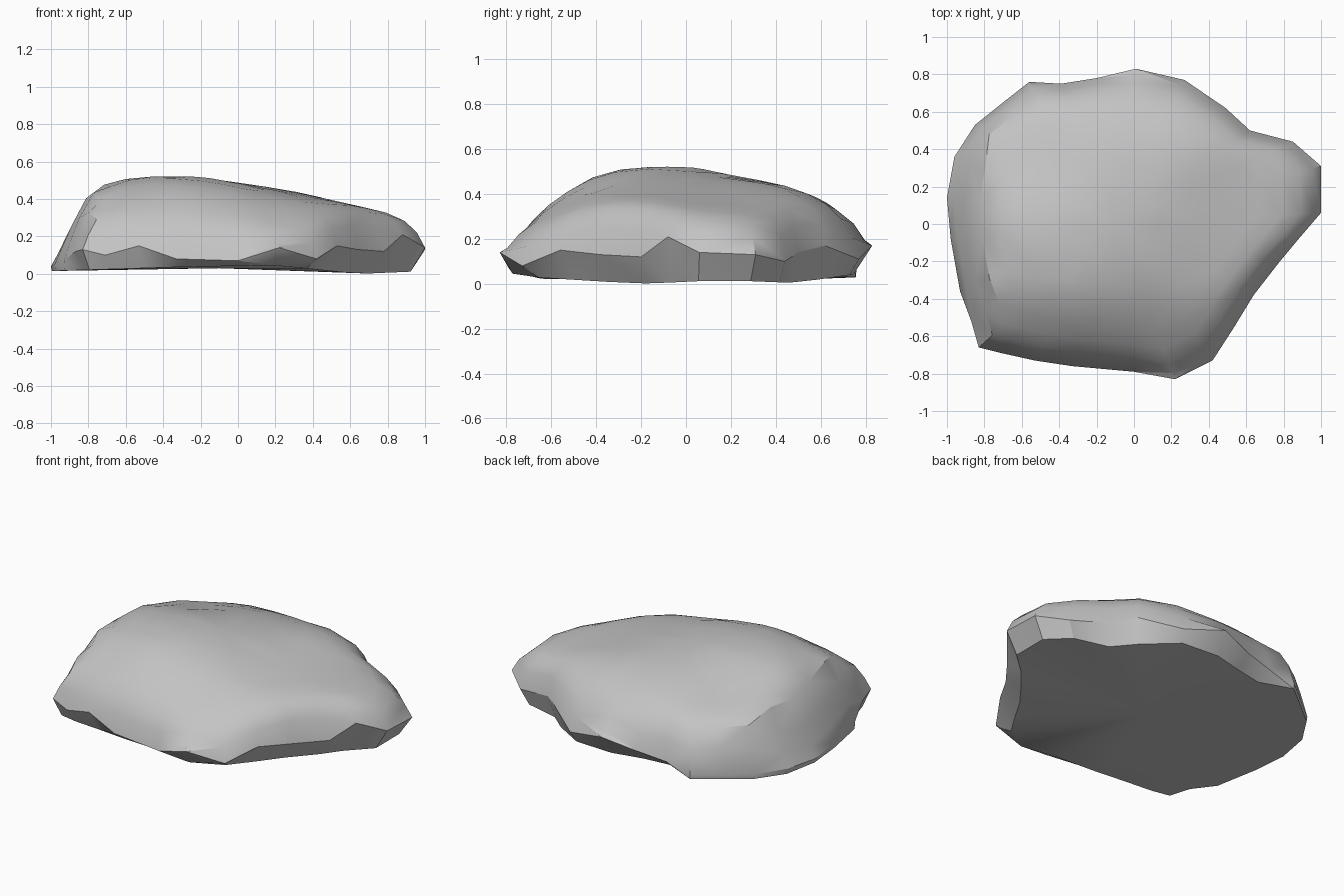
import bpy
import bmesh
import math

if "Cube" in bpy.data.objects:
    bpy.data.objects.remove(bpy.data.objects["Cube"], do_unlink=True)


def interpolate(points, value):
    """Piecewise linear lookup through a short profile."""
    if value <= points[0][0]:
        return points[0][1]
    for (start, low), (end, high) in zip(points, points[1:]):
        if value <= end:
            return low + (high - low) * (value - start) / (end - start)
    return points[-1][1]


# Widest rim of the boulder, anticlockwise from the right end: x, y, height
rim = [
    (1, .06, .14), (1, .31, .13), (.85, .44, .1), (.62, .5, .14),
    (.49, .62, .17), (.27, .77, .11), (.01, .83, .17), (-.2, .78, .12),
    (-.39, .75, .09), (-.56, .76, .06), (-.7, .65, .05), (-.85, .53, .05),
    (-.96, .36, .05), (-1, .14, .04), (-.98, -.08, .05), (-.93, -.36, .07),
    (-.87, -.52, .12), (-.83, -.66, .13), (-.71, -.69, .1), (-.53, -.73, .15),
    (-.33, -.76, .08), (0, -.79, .07), (.22, -.83, .14), (.42, -.73, .08),
    (.53, -.56, .15), (.64, -.38, .13), (.78, -.2, .12), (.88, -.08, .21),
]

# Crown profiles across the width and the depth, and the underside height
crown_width = [(-1, .1), (-.94, .2), (-.78, .47), (-.6, .52), (-.37, .535),
               (-.15, .515), (.17, .465), (.5, .395), (.8, .33), (.96, .28), (1, .2)]
crown_depth = [(-.83, .15), (-.77, .25), (-.54, .42), (-.38, .51), (-.17, .535),
               (.05, .53), (.23, .505), (.43, .465), (.6, .4), (.76, .29), (.83, .17)]
underside = [(-1, .015), (-.2, .04), (.2, .045), (.65, 0), (1, .015)]
peak = .535
centre_x = -.1

# Broad worn hollows and swellings in the crown: x, y, change in height
wear = [(-.57, .42, -.07), (.25, -.35, -.02), (-.65, -.5, -.04), (.33, .45, .05)]
wear_radius = .3


def crown(x, y):
    height = interpolate(crown_width, x) * interpolate(crown_depth, y) / peak
    for wx, wy, change in wear:
        distance = math.hypot(x - wx, y - wy) / wear_radius
        height += change * math.exp(-distance ** 2)
    return height


def shrink(x, y, scale):
    return centre_x + (x - centre_x) * scale, y * scale


def top_point(x, y, edge, scale):
    px, py = shrink(x, y, scale)
    rise = max(0, crown(px, py) - edge) * (1 - scale ** 22)
    return px, py, edge + rise


def base_scale(x, y):
    """How far the underside is cut back below each side."""
    if x < -.5 and y > -.45:
        return .995
    if x < -.6:
        return .95
    if y > .4:
        return .9 if x < .1 else .95
    return .9 if x > .4 and y < 0 else .93


def base_point(x, y):
    px, py = shrink(x, y, base_scale(x, y))
    return px, py, interpolate(underside, px)


# Stone material
stone = bpy.data.materials.new("grey_stone")
stone.use_nodes = True
grey = (.55, .55, .55, 1)
stone.diffuse_color = grey
shader = next(n for n in stone.node_tree.nodes if n.type == 'BSDF_PRINCIPLED')
shader.inputs["Base Color"].default_value = grey
shader.inputs["Roughness"].default_value = .9

# Boulder: base ring, rim, then shrinking rings up the crown
bm = bmesh.new()
rings = [[bm.verts.new(base_point(x, y)) for x, y, edge in rim]]
for scale in (1, .96, .9, .81, .7, .57, .42, .22):
    rings.append([bm.verts.new(top_point(x, y, edge, scale)) for x, y, edge in rim])

count = len(rim)
for lower, upper in zip(rings, rings[1:]):
    for i in range(count):
        j = (i + 1) % count
        bm.faces.new((lower[i], lower[j], upper[j], upper[i]))

# Close the top and the slightly hollow underside
summit = bm.verts.new((centre_x, 0, crown(centre_x, 0)))
hollow = bm.verts.new((centre_x, 0, .03))
for i in range(count):
    j = (i + 1) % count
    bm.faces.new((rings[-1][i], rings[-1][j], summit))
    bm.faces.new((rings[0][j], rings[0][i], hollow))

bmesh.ops.triangulate(bm, faces=bm.faces[:])
bmesh.ops.recalc_face_normals(bm, faces=bm.faces[:])
mesh = bpy.data.meshes.new("boulder")
bm.to_mesh(mesh)
bm.free()
mesh.materials.append(stone)
boulder = bpy.data.objects.new("boulder", mesh)
bpy.context.collection.objects.link(boulder)

# Smooth crown with crisp broken edges
bpy.ops.object.select_all(action='DESELECT')
boulder.select_set(True)
bpy.context.view_layer.objects.active = boulder
bpy.ops.object.shade_smooth_by_angle(angle=.55)
